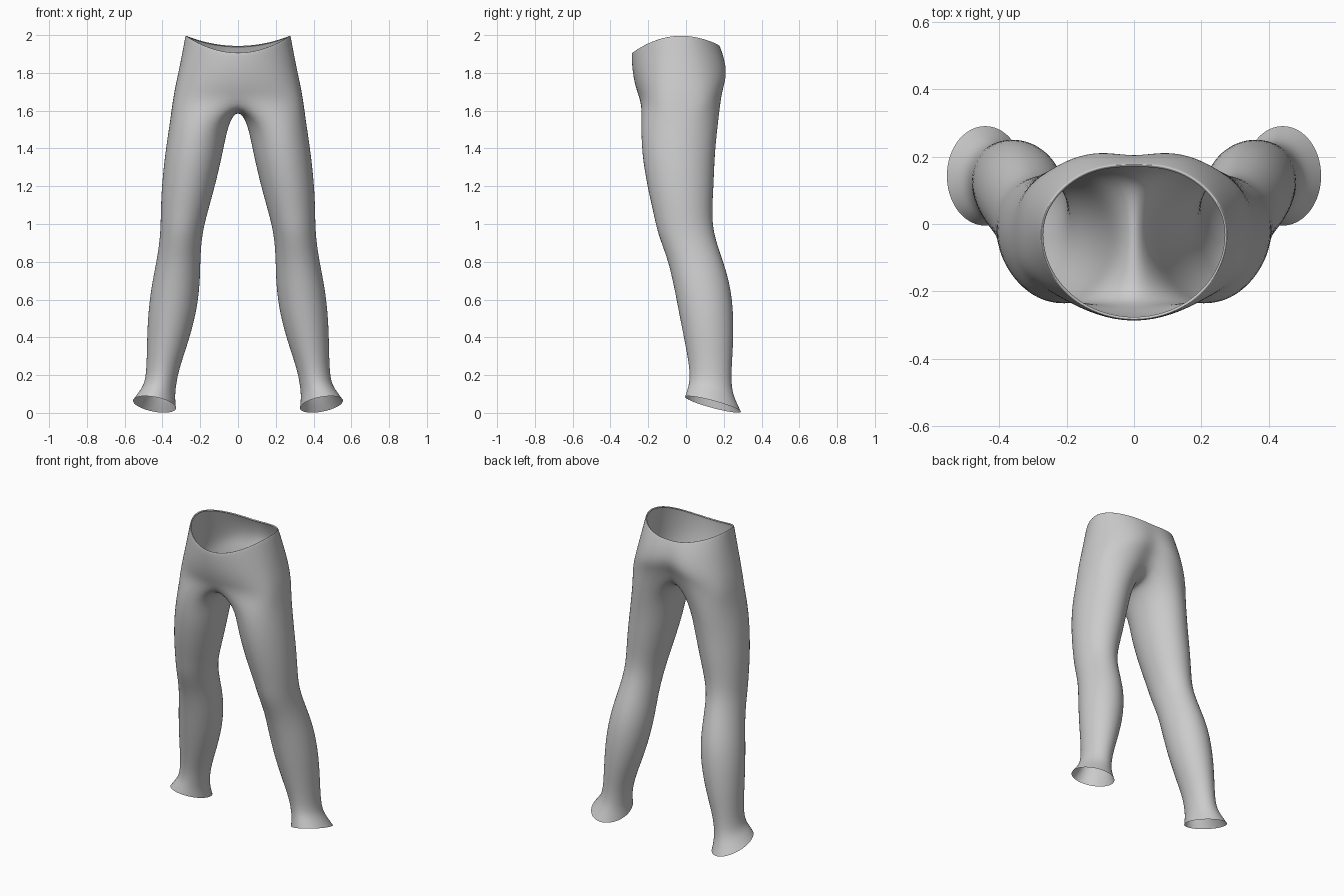
import bpy, bmesh
from math import sin, cos, pi, radians

if "Cube" in bpy.data.objects:
    bpy.data.objects.remove(bpy.data.objects["Cube"])

N = 18          # vertices round a leg
M = 13          # vertices round half of the hips
GROW = 1.018    # makes up for subdivision shrinkage

# Leg sections: z, outer x, inner x, front y, back y, hem tilt
LEG = [
    (1.54, .360, .050, -.237, .170, 0),
    (1.38, .385, .080, -.235, .152, 0),
    (1.20, .404, .122, -.205, .146, 0),
    (1.06, .409, .162, -.172, .137, 0),
    (0.95, .410, .190, -.150, .145, 0),
    (0.82, .427, .200, -.098, .190, 0),
    (0.68, .457, .201, -.065, .235, 0),
    (0.52, .477, .222, -.035, .252, 0),
    (0.36, .482, .268, -.003, .250, 0),
    (0.23, .484, .314, .020, .240, .1),
    (0.145, .495, .330, .019, .241, .45),
    (0.095, .523, .334, .008, .262, .75),
    (0.045, .556, .328, -.005, .291, 1),
]

# Hip sections: half width, front y, back y, z front, z side, z back, cleft, squareness
HIPS = [
    (.350, -.243, .208, 1.655, 1.62, 1.705, .060, .62),
    (.336, -.266, .234, 1.715, 1.71, 1.765, .050, .78),
    (.316, -.282, .236, 1.785, 1.80, 1.820, .032, .88),
    (.296, -.289, .217, 1.850, 1.90, 1.885, .020, .95),
    (.281, -.290, .193, 1.897, 1.985, 1.935, .012, 1),
    (.277, -.287, .187, 1.908, 2.002, 1.945, .010, 1),
    (.270, -.279, .180, 1.900, 1.992, 1.936, .010, 1),
]

# Crotch seam between the legs, back to front: y, z
CROTCH = [(.105, 1.650), (.045, 1.622), (-.035, 1.608), (-.115, 1.606), (-.195, 1.618)]


def leg_ring(bm, z, xo, xi, yf, yb, tilt):
    cx, cy = (xo + xi) / 2, (yf + yb) / 2
    rx, ry = (xo - xi) / 2 * GROW, (yb - yf) / 2 * GROW
    ring = []
    for k in range(N):
        a = radians(240 + 360 / N * k)
        dz = tilt * (.02 * cos(a) - .04 * sin(a))
        ring.append(bm.verts.new((cx + rx * cos(a), cy + ry * sin(a), z + dz)))
    return ring


def hip_ring(bm, w, yf, yb, zf, zs, zb, cleft, p):
    cy = -.03
    ring = []
    for k in range(M):
        t = pi * k / (M - 1)
        c = cos(t)
        x = 0 if k in (0, M - 1) else w * 1.01 * sin(t)
        depth = (cy - yf) if c > 0 else (yb - cy)
        y = cy - (1 if c > 0 else -1) * depth * abs(c) ** p
        if c < 0:
            y -= cleft * max(0, 1 - x / .12)
        z = zs + ((zf if c > 0 else zb) - zs) * c * c
        ring.append(bm.verts.new((x, y, z)))
    return ring


bm = bmesh.new()

# Hips: open half rings that meet the centre plane
hips = [hip_ring(bm, *h) for h in HIPS]
for lo, hi in zip(hips, hips[1:]):
    for k in range(M - 1):
        bm.faces.new((lo[k], lo[k + 1], hi[k + 1], hi[k]))

# Leg: starts at the lowest hip ring closed by the crotch seam
top = hips[0] + [bm.verts.new((0, y, z)) for y, z in CROTCH]
legs = [top] + [leg_ring(bm, *s) for s in LEG]
for hi, lo in zip(legs, legs[1:]):
    for k in range(N):
        j = (k + 1) % N
        bm.faces.new((lo[k], lo[j], hi[j], hi[k]))

mesh = bpy.data.meshes.new("trousers")
bm.to_mesh(mesh)
bm.free()
for f in mesh.polygons:
    f.use_smooth = True
trousers = bpy.data.objects.new("trousers", mesh)
bpy.context.collection.objects.link(trousers)

# Mirror to the other leg and smooth the cloth
mirror = trousers.modifiers.new("mirror", 'MIRROR')
mirror.use_clip = True
mirror.merge_threshold = .001
sub = trousers.modifiers.new("smooth", 'SUBSURF')
sub.levels = sub.render_levels = 2
